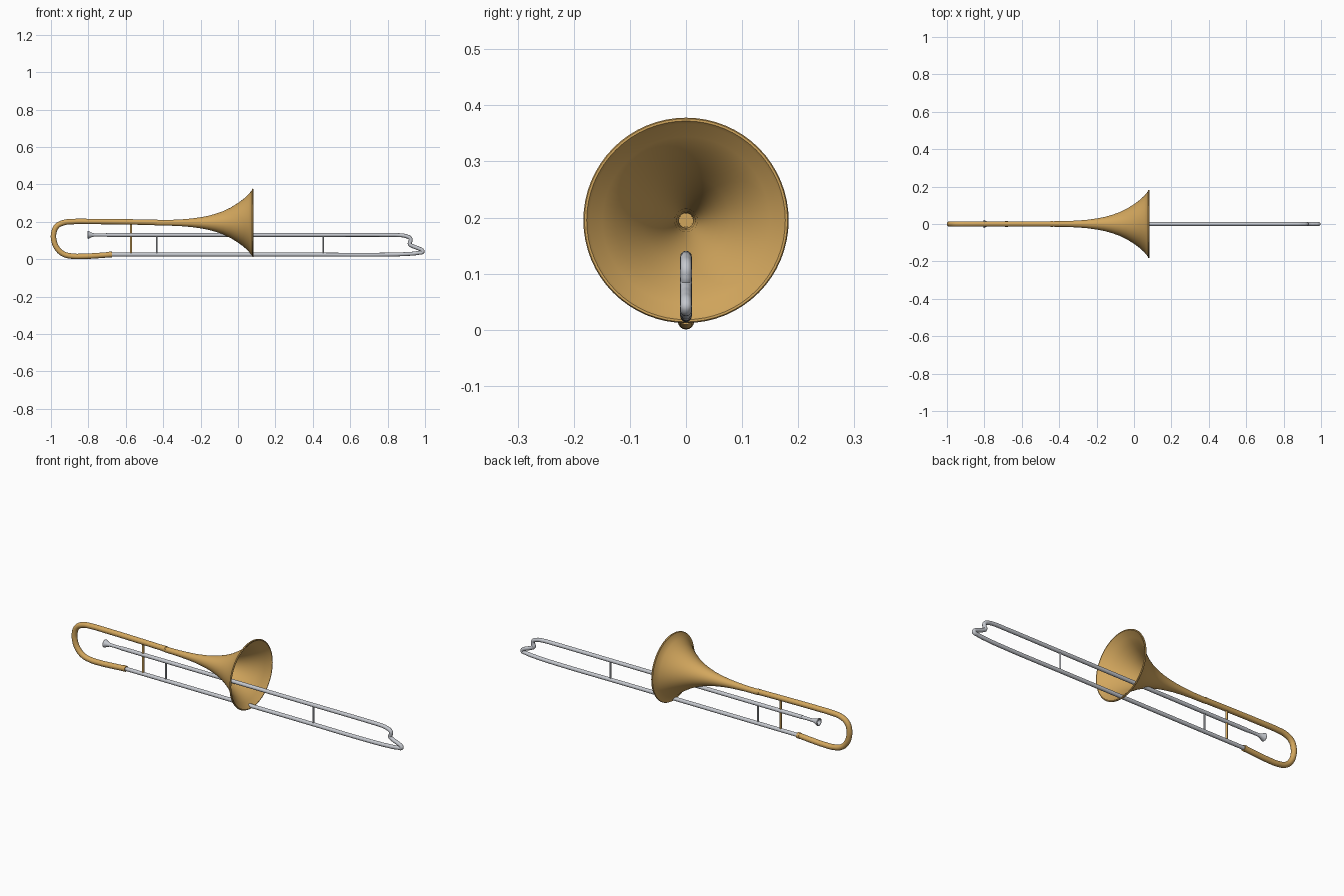
import bpy, bmesh, math

if "Cube" in bpy.data.objects:
    bpy.data.objects.remove(bpy.data.objects["Cube"])


def material(name, rgb):
    m = bpy.data.materials.new(name)
    m.diffuse_color = (*rgb, 1)
    m.use_nodes = True
    m.node_tree.nodes["Principled BSDF"].inputs["Base Color"].default_value = m.diffuse_color
    return m


BRASS = material("brass", (0.65, 0.385, 0.11))
SILVER = material("silver", (0.56, 0.58, 0.62))


def finish(obj, mat, angle=40):
    obj.data.materials.clear()
    obj.data.materials.append(mat)
    bpy.ops.object.select_all(action='DESELECT')
    obj.select_set(True)
    bpy.context.view_layer.objects.active = obj
    bpy.ops.object.shade_smooth_by_angle(angle=math.radians(angle))


def tube(name, points, radius, mat):
    """Round pipe swept along a smooth path of (x, z) points."""
    cu = bpy.data.curves.new(name + "_path", 'CURVE')
    cu.dimensions = '3D'
    cu.bevel_depth = radius
    cu.bevel_resolution = 6
    cu.resolution_u = 8
    cu.use_fill_caps = True
    sp = cu.splines.new('BEZIER')
    sp.bezier_points.add(len(points) - 1)
    for bp, (x, z) in zip(sp.bezier_points, points):
        bp.co = (x, 0, z)
        bp.handle_left_type = bp.handle_right_type = 'AUTO'
    tmp = bpy.data.objects.new(name + "_tmp", cu)
    bpy.context.collection.objects.link(tmp)
    bpy.context.view_layer.update()
    dg = bpy.context.evaluated_depsgraph_get()
    me = bpy.data.meshes.new_from_object(tmp.evaluated_get(dg))
    bpy.data.objects.remove(tmp)
    obj = bpy.data.objects.new(name, me)
    bpy.context.collection.objects.link(obj)
    finish(obj, mat)
    return obj


def lathe(name, profile, z, mat, sides=32):
    """Revolve (x, radius) pairs about the x-parallel axis at height z."""
    bm = bmesh.new()
    rings = []
    for x, r in profile:
        if r == 0:
            rings.append([bm.verts.new((x, 0, z))] * sides)
            continue
        rings.append([bm.verts.new((x, r * math.cos(2 * math.pi * i / sides),
                                    z + r * math.sin(2 * math.pi * i / sides)))
                      for i in range(sides)])
    for a, b in zip(rings, rings[1:]):
        for i in range(sides):
            j = (i + 1) % sides
            vs = list(dict.fromkeys((a[i], a[j], b[j], b[i])))
            if len(vs) > 2:
                bm.faces.new(vs)
    bmesh.ops.recalc_face_normals(bm, faces=bm.faces)
    me = bpy.data.meshes.new(name)
    bm.to_mesh(me)
    bm.free()
    obj = bpy.data.objects.new(name, me)
    bpy.context.collection.objects.link(obj)
    finish(obj, mat)
    return obj


# Flared bell: outer skin, rolled rim, inner skin, closed at the throat
flare = [(-0.44, 0.0145), (-0.36, 0.0155), (-0.30, 0.0185), (-0.25, 0.0225),
         (-0.20, 0.0295), (-0.16, 0.037), (-0.12, 0.048), (-0.08, 0.062),
         (-0.04, 0.081), (0.0, 0.106), (0.03, 0.128), (0.055, 0.151), (0.074, 0.174)]
rim = [(0.075, 0.181), (0.079, 0.183), (0.083, 0.181), (0.083, 0.177)]
inner = [(x + 0.003, r - 0.002) for x, r in reversed(flare)]
lathe("bell", [(-0.44, 0)] + flare + rim + inner + [(-0.437, 0)], 0.195, BRASS, 64)

# Main brass bow with its joining collars
tube("tuning_bow", [(-0.43, 0.197), (-0.6, 0.2), (-0.8, 0.202), (-0.88, 0.2015),
                    (-0.935, 0.195), (-0.97, 0.175), (-0.985, 0.14), (-0.984, 0.10),
                    (-0.968, 0.06), (-0.935, 0.029), (-0.89, 0.017), (-0.83, 0.0155),
                    (-0.76, 0.019), (-0.68, 0.025)], 0.0145, BRASS)
lathe("bell_collar", [(-0.446, 0), (-0.446, 0.0155), (-0.434, 0.0155), (-0.434, 0)],
      0.197, BRASS)
lathe("bow_collar", [(-0.69, 0), (-0.69, 0.0155), (-0.675, 0.0155), (-0.675, 0)],
      0.025, BRASS)

# Long slide with the kinked end bow
tube("slide", [(-0.70, 0.13), (-0.3, 0.13), (0.4, 0.13), (0.8, 0.13), (0.86, 0.129),
               (0.90, 0.123), (0.922, 0.110), (0.922, 0.095), (0.918, 0.082),
               (0.935, 0.070), (0.965, 0.058), (0.985, 0.047), (0.987, 0.040),
               (0.965, 0.034), (0.90, 0.028), (0.8, 0.025), (0.4, 0.025),
               (-0.3, 0.025), (-0.69, 0.025)], 0.0103, SILVER)

# Mouthpiece with hollow cup
lathe("mouthpiece", [(-0.69, 0), (-0.69, 0.0095), (-0.74, 0.008), (-0.77, 0.009),
                     (-0.785, 0.013), (-0.796, 0.019), (-0.802, 0.021), (-0.805, 0.019),
                     (-0.804, 0.016), (-0.793, 0.011), (-0.78, 0.005), (-0.78, 0)],
      0.13, SILVER)

# Cross braces
for name, x, top, r, mat in (("bell_brace", -0.572, 0.198, 0.0055, BRASS),
                             ("hand_brace", -0.435, 0.13, 0.0045, SILVER),
                             ("slide_brace", 0.455, 0.13, 0.0045, SILVER)):
    tube(name, [(x, 0.025), (x, top)], r, mat)
